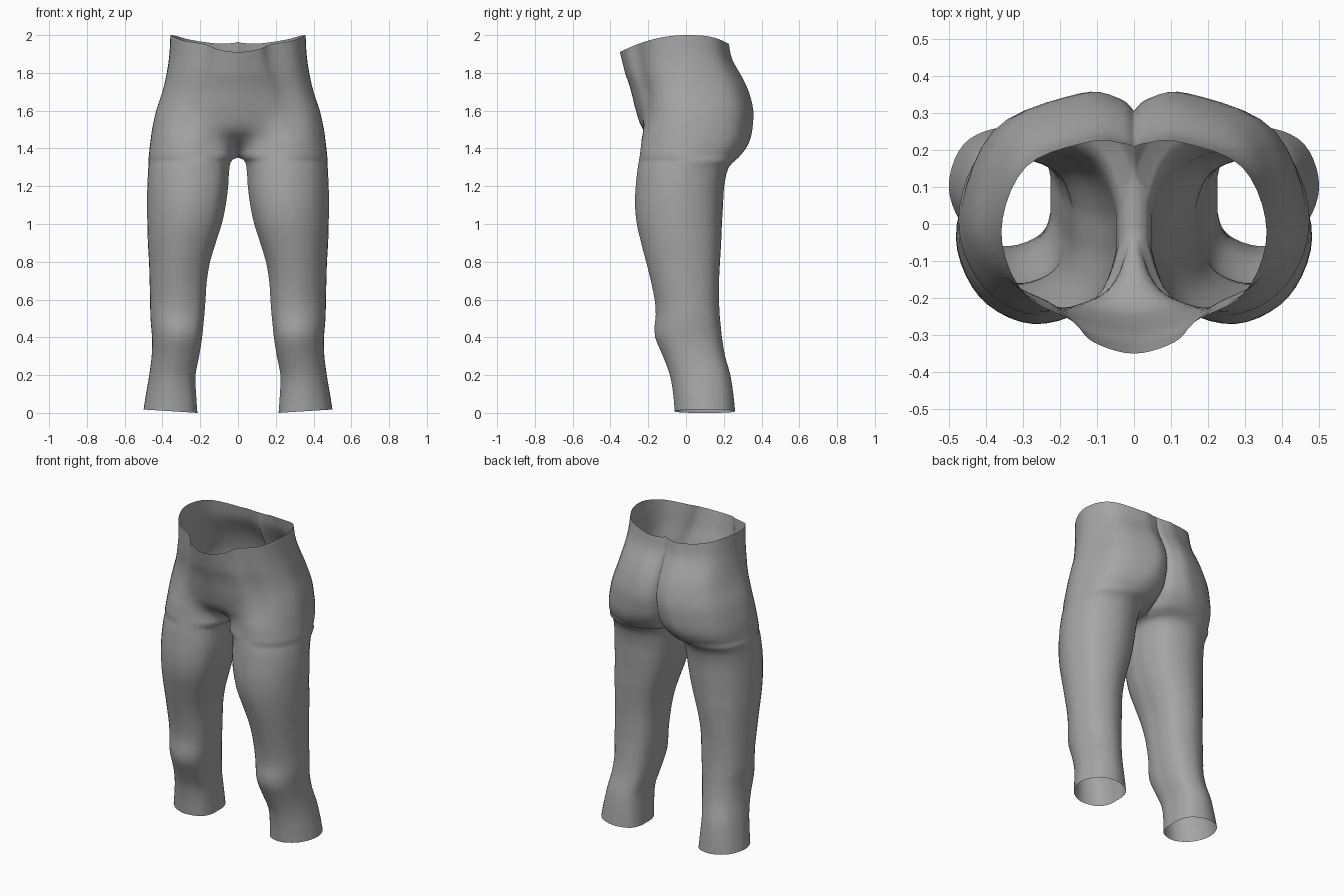
import bpy, bmesh, math
from mathutils import Vector

if "Cube" in bpy.data.objects:
    bpy.data.objects.remove(bpy.data.objects["Cube"])

# Leg sections: height, inner x, outer x, front y, back y
LEG = [
    (0.00, .215, .500, -.060, .260), (0.10, .222, .486, -.068, .250),
    (0.20, .225, .470, -.085, .235), (0.30, .206, .457, -.122, .207),
    (0.40, .190, .455, -.163, .190), (0.46, .184, .460, -.166, .184),
    (0.52, .178, .464, -.160, .178), (0.60, .172, .465, -.166, .175),
    (0.70, .165, .468, -.186, .175), (0.80, .148, .471, -.211, .180),
    (0.90, .118, .477, -.237, .186), (1.00, .086, .480, -.260, .190),
    (1.10, .065, .481, -.270, .196), (1.20, .052, .480, -.266, .202),
    (1.30, .045, .475, -.255, .226), (1.34, .030, .474, -.248, .265),
]
# Hip sections: height, centre front y, front fullness, thigh front x/y,
# side x/y, buttock x/y, centre back y
HIP = [
    (1.352, -.04, .72, .26, -.246, .473, .00, .22, .278, .12),
    (1.40, -.10, .66, .26, -.240, .468, .01, .20, .315, .20),
    (1.45, -.17, .58, .26, -.233, .462, .02, .18, .337, .26),
    (1.50, -.228, .50, .26, -.220, .455, .02, .16, .347, .285),
    (1.60, -.265, .40, .25, -.205, .433, .02, .14, .352, .305),
    (1.70, -.290, .38, .23, -.210, .400, .01, .135, .328, .290),
    (1.80, -.318, .36, .20, -.235, .377, .00, .135, .285, .250),
    (1.90, -.335, .35, .18, -.250, .363, -.01, .13, .240, .220),
    (2.00, -.350, .35, .17, -.260, .358, -.02, .12, .222, .208),
]
FULL = .72      # roundness of a quarter section
STEPS = 5       # samples per outline segment
INNER = 4       # strips on the inner leg


def unified_rows():
    rows = []
    for z, xi, xo, yf, yb in LEG:
        xc, yc = (xi + xo) / 2, (yf + yb) / 2
        rows.append((z, xi, yc - .05, FULL, xc, yf, xo, yc, xc, yb, yc + .05))
    rows += [(r[0], 0.0) + r[1:] for r in HIP]
    return rows


def smooth_rows(rows):
    """Smoothly interpolate the sections along the height."""
    def slope(i, k):
        a, b = rows[max(i - 1, 0)], rows[min(i + 1, len(rows) - 1)]
        return (b[k] - a[k]) / (b[0] - a[0])
    out = []
    for i in range(len(rows) - 1):
        a, b = rows[i], rows[i + 1]
        h = b[0] - a[0]
        n = max(1, math.ceil(h / .035))
        for s in range(n):
            t = s / n
            row = [a[0] + h * t]
            for k in range(1, len(a)):
                row.append((2*t**3 - 3*t*t + 1) * a[k] + (t**3 - 2*t*t + t) * h * slope(i, k)
                           + (3*t*t - 2*t**3) * b[k] + (t**3 - t*t) * h * slope(i + 1, k))
            out.append(row)
    out.append(list(rows[-1]))
    return out


def catmull(p0, p1, p2, p3, t):
    return .5 * (2*p1 + (p2 - p0)*t + (2*p0 - 5*p1 + 4*p2 - p3)*t*t
                 + (3*p1 - p0 - 3*p2 + p3)*t**3)


def section(row):
    """Closed outline of one half at one height."""
    z, xi, yf, kf, xa, ya, xo, yo, xb, yb, yB = row
    xi = max(xi, 0)
    if z > 1.35:
        xi = 0
    F, A, S = Vector((xi, yf)), Vector((xa, ya)), Vector((xo, yo))
    K, B = Vector((xb, yb)), Vector((xi, yB))

    def mid(end, peak, k):   # point between a side end and a front/back peak
        return Vector((peak.x + (end.x - peak.x) * k, end.y + (peak.y - end.y) * k))
    m = mid(F, A, kf)
    ctrl = [F, m, A, mid(S, A, .69), S, mid(S, K, FULL), K, mid(B, K, FULL), B]
    leg = xi > 0
    ctrl = [B if leg else Vector((-m.x, m.y))] + ctrl + [F if leg else B]
    pts = []
    for i in range(1, len(ctrl) - 2):
        for s in range(STEPS):
            pts.append(catmull(*ctrl[i - 1:i + 3], s / STEPS))
    pts += [B.lerp(F, s / INNER) for s in range(INNER)]
    ring = []
    for p in pts:
        x, y = max(p.x, 0), p.y
        # waistband dips at front and back, hem rises to the outside
        dip = .09 * (y / .35)**2 if y < 0 else .038 * (min(y, .22) / .21)**3
        zz = z - dip * max(0, (z - 1.75) / .25)
        zz += max(0, 1 - z / .15) * .018 * (x - .215) / .285
        ring.append((x, y, zz))
    return ring


# Leggings: one open half shell, mirrored
bm = bmesh.new()
rings = [[bm.verts.new(c) for c in section(r)] for r in smooth_rows(unified_rows())]
n = len(rings[0])
for lo, hi in zip(rings, rings[1:]):
    for i in range(n):
        j = (i + 1) % n
        quad = (lo[i], lo[j], hi[j], hi[i])
        if max(v.co.x for v in quad) > 1e-5:
            bm.faces.new(quad)
bmesh.ops.delete(bm, geom=[v for v in bm.verts if not v.link_faces], context='VERTS')
for f in bm.faces:
    f.smooth = True
mesh = bpy.data.meshes.new("leggings")
bm.to_mesh(mesh)
bm.free()
leggings = bpy.data.objects.new("leggings", mesh)
bpy.context.collection.objects.link(leggings)
mirror = leggings.modifiers.new("mirror", 'MIRROR')
mirror.use_clip = True
mirror.merge_threshold = .0005

grey = bpy.data.materials.new("grey fabric")
grey.diffuse_color = (.38, .38, .38, 1)
grey.use_nodes = True
grey.node_tree.nodes["Principled BSDF"].inputs["Base Color"].default_value = grey.diffuse_color
mesh.materials.append(grey)

bpy.context.view_layer.objects.active = leggings
leggings.select_set(True)
bpy.ops.object.shade_smooth_by_angle(angle=math.radians(60))
